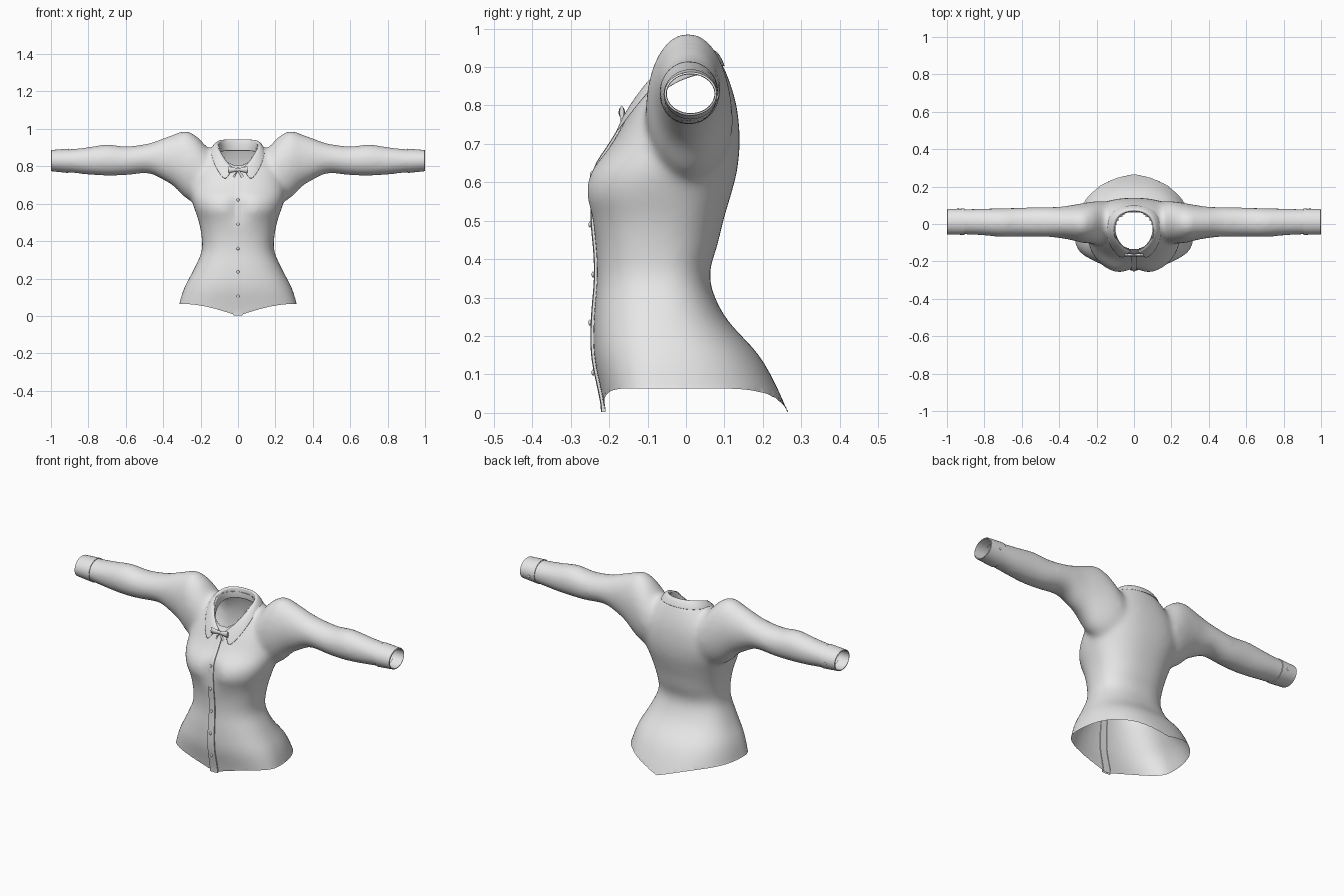
import bpy, bmesh, math
from mathutils import Vector
from mathutils.bvhtree import BVHTree

if "Cube" in bpy.data.objects:
    bpy.data.objects.remove(bpy.data.objects["Cube"])

cloth = bpy.data.materials.new("light grey cloth")
cloth.use_nodes = True
cloth.diffuse_color = (0.8, 0.8, 0.8, 1)
cloth.node_tree.nodes["Principled BSDF"].inputs["Base Color"].default_value = (0.8, 0.8, 0.8, 1)


def make_object(name, bm):
    mesh = bpy.data.meshes.new(name)
    bmesh.ops.recalc_face_normals(bm, faces=bm.faces)
    bm.to_mesh(mesh)
    bm.free()
    mesh.materials.append(cloth)
    obj = bpy.data.objects.new(name, mesh)
    bpy.context.collection.objects.link(obj)
    return obj


def activate(obj):
    bpy.ops.object.select_all(action="DESELECT")
    obj.select_set(True)
    bpy.context.view_layer.objects.active = obj


def smooth(obj, angle=50):
    activate(obj)
    bpy.ops.object.shade_smooth_by_angle(angle=math.radians(angle))


def loft(bm, rings, closed=True, caps=True):
    rows = [[bm.verts.new(p) for p in ring] for ring in rings]
    n = len(rows[0])
    for a, b in zip(rows, rows[1:]):
        for i in range(n if closed else n - 1):
            j = (i + 1) % n
            bm.faces.new((a[i], a[j], b[j], b[i]))
    if caps:
        bm.faces.new(rows[0][::-1])
        bm.faces.new(rows[-1])


def power(v, e):
    return math.copysign(abs(v) ** e, v)


def blend(rows, steps=4):
    # Catmull-Rom interpolation between section rows
    out = []
    for i in range(len(rows) - 1):
        p, q, r, s = (rows[max(0, min(len(rows) - 1, i + k))] for k in (-1, 0, 1, 2))
        for k in range(steps):
            t = k / steps
            out.append([b + t / 2 * (c - a + t * (2*a - 5*b + 4*c - d + t * (3*(b - c) + d - a)))
                        for a, b, c, d in zip(p, q, r, s)])
    return out + [rows[-1]]


# Torso sections: height, half width, front y, back y, y of widest point
TORSO = [(-.06, .34, -.20, .29, -.08), (.05, .318, -.22, .245, -.08),
         (.15, .288, -.24, .19, -.07), (.25, .236, -.24, .102, -.07),
         (.35, .194, -.232, .062, -.07), (.44, .197, -.236, .083, -.07),
         (.51, .212, -.252, .1, -.06), (.57, .232, -.27, .118, -.06),
         (.63, .25, -.254, .133, -.04), (.7, .255, -.195, .14, -.01),
         (.78, .235, -.148, .135, 0), (.85, .185, -.108, .118, 0), (.92, .12, -.08, .09, 0)]
# Sleeve sections: x, bottom, top, front y, back y
SLEEVE = [(.1, .62, .88, -.08, .1), (.16, .6, .9, -.1, .12), (.22, .6, .96, -.105, .12),
          (.28, .63, .99, -.1, .11), (.34, .69, .972, -.085, .1), (.4, .727, .95, -.075, .092),
          (.48, .762, .922, -.068, .09), (.6, .752, .907, -.068, .088),
          (.7, .749, .917, -.07, .085), (.8, .755, .903, -.062, .083),
          (.9, .766, .892, -.056, .08), (1.05, .776, .885, -.054, .078)]
N = 48
ANGLES = [2 * math.pi * i / N for i in range(N)]


def torso_ring(z, w, front, back, mid):
    ring = []
    bust = math.exp(-((z - .58) / .07) ** 2)
    for a in ANGLES:
        x = w * power(math.cos(a), .85)
        s = power(math.sin(a), .85)
        y = mid + s * (back - mid if s > 0 else mid - front)
        if s < 0:
            y += .035 * bust * math.exp(-(x / .05) ** 2)
        ring.append((x, y, z))
    return ring


def sleeve_ring(x, low, high, front, back, side=1, grow=0.0):
    return [(side * x, (front + back) / 2 + ((back - front) / 2 + grow) * math.cos(a),
             (low + high) / 2 + ((high - low) / 2 + grow) * math.sin(a)) for a in ANGLES]


# Blouse shell: torso and sleeves fused, then opened at hem, cuffs and neck
bm = bmesh.new()
loft(bm, [torso_ring(*r) for r in blend(TORSO)])
for side in (-1, 1):
    loft(bm, [sleeve_ring(*r, side) for r in blend(SLEEVE)])
blouse = make_object("blouse", bm)
activate(blouse)
remesh = blouse.modifiers.new("fuse", "REMESH")
remesh.mode = "VOXEL"
remesh.voxel_size = .011
bpy.ops.object.modifier_apply(modifier="fuse")


def hem(x):
    return .064 * math.sin(math.pi / 2 * min(1, abs(x) / .3))


def in_neck(p):
    return p.z > .7 and (p.x / .105) ** 2 + ((p.y + .035) / .1) ** 2 < 1


bm = bmesh.new()
bm.from_mesh(blouse.data)
for _ in range(10):
    bmesh.ops.smooth_vert(bm, verts=bm.verts, factor=.5, use_axis_x=True, use_axis_y=True, use_axis_z=True)
gone = [f for f in bm.faces for c in [f.calc_center_median()]
        if c.z < hem(c.x) or abs(c.x) > 1 or in_neck(c)]
bmesh.ops.delete(bm, geom=gone, context="FACES")
for v in bm.verts:
    if v.is_boundary:
        if abs(v.co.x) > .9:
            v.co.x = math.copysign(1, v.co.x)
        elif v.co.z < .2:
            v.co.z = hem(v.co.x)
bm.to_mesh(blouse.data)
tree = BVHTree.FromBMesh(bm)
bm.free()
smooth(blouse)


def front_y(x, z):
    hit = tree.ray_cast(Vector((x, -1, z)), Vector((0, 1, 0)))[0]
    return hit.y if hit and hit.y < 0 else -.15


# Collar: half outline from front to back as (neck edge, flap edge)
HALF = [((.012, -.142, .80), (.065, -.19, .715)), ((.05, -.127, .83), (.105, -.165, .765)),
        ((.085, -.09, .88), (.138, -.11, .83)), ((.105, -.03, .928), (.148, -.03, .875)),
        ((.09, .03, .948), (.135, .05, .9)), ((.05, .06, .95), (.08, .1, .905)),
        ((0, .068, .95), (0, .11, .905))]


def flip(p):
    return (-p[0], p[1], p[2])


outline = HALF + [(flip(a), flip(b)) for a, b in HALF[-2::-1]]
columns = []
for neck, flap in outline:
    neck, flap = Vector(neck), Vector(flap)
    spot, normal, _, dist = tree.find_nearest(flap)
    flap = spot + normal * .009 if dist < .05 else flap
    middle = (neck + flap) / 2 + Vector((0, 0, .014))
    spot, normal, _, dist = tree.find_nearest(middle)
    if (middle - spot).dot(normal) < .012:
        middle = spot + normal * .012
    columns.append([neck - Vector((0, 0, .07)), neck, middle, flap])
bm = bmesh.new()
loft(bm, columns, closed=False, caps=False)
collar = make_object("collar", bm)
collar.modifiers.new("thickness", "SOLIDIFY").thickness = .004
collar.modifiers.new("rounding", "SUBSURF").levels = 2
smooth(collar, 60)

# Button placket down the front
bm = bmesh.new()
strip = []
for i in range(41):
    z = .002 + .765 * i / 40
    half = .024 - .012 * i / 40
    y = front_y(0, max(z, .015))
    strip.append([(x, y - lift, z) for x, lift in
                  ((-half, -.004), (-half, .006), (0, .008), (half, .006), (half, -.004))])
loft(bm, strip, closed=False, caps=False)
smooth(make_object("button_placket", bm))


def button(name, place, direction, radius=.008):
    bm = bmesh.new()
    bmesh.ops.create_uvsphere(bm, u_segments=14, v_segments=8, radius=radius)
    bmesh.ops.scale(bm, vec=(1, 1, .5), verts=bm.verts)
    obj = make_object(name, bm)
    obj.rotation_euler = Vector(direction).to_track_quat("Z", "Y").to_euler()
    obj.location = place
    smooth(obj)


for i, z in enumerate((.105, .235, .36, .49, .62)):
    button(f"front_button_{i + 1}", (0, front_y(0, z) - .01, z), (0, -1, 0))

# Cuffs with a button each
for side, label in ((1, "left"), (-1, "right")):
    end, start = SLEEVE[-1][1:], SLEEVE[-2][1:]
    bm = bmesh.new()
    sections = [(.906, *start, side, -.006), (.906, *start, side, .002),
                (.998, *end, side, .002), (1.0, *end, side, -.003), (.94, *end, side, -.004)]
    loft(bm, [sleeve_ring(*s) for s in sections], caps=False)
    smooth(make_object(f"{label}_cuff", bm))
    button(f"{label}_cuff_button", (side * .94, .081, .82), (0, 1, 0), .007)

# Ribbon bow at the throat: two loops, two tails and a knot
BOW = Vector((0, front_y(0, .77) - .014, .782))
for side, label in ((1, "left"), (-1, "right")):
    for part, shape in (("loop", [(0, .006, 0, .006), (.025, .013, 0, .009), (.052, .018, 0, .006)]),
                        ("tail", [(.002, .006, -.004, .003), (.018, .008, -.03, .003),
                                  (.03, .009, -.058, .003)])):
        bm = bmesh.new()
        loft(bm, [[BOW + Vector((side * x + (half * .8 * c if part == "tail" else 0), thick * s,
                                 drop + (half * c if part == "loop" else half * .4 * c)))
                   for c, s in ((math.cos(k * math.pi / 4), math.sin(k * math.pi / 4)) for k in range(8))]
                  for x, half, drop, thick in shape])
        smooth(make_object(f"{label}_bow_{part}", bm))
button("bow_knot", BOW, (0, -1, 0), .011)
